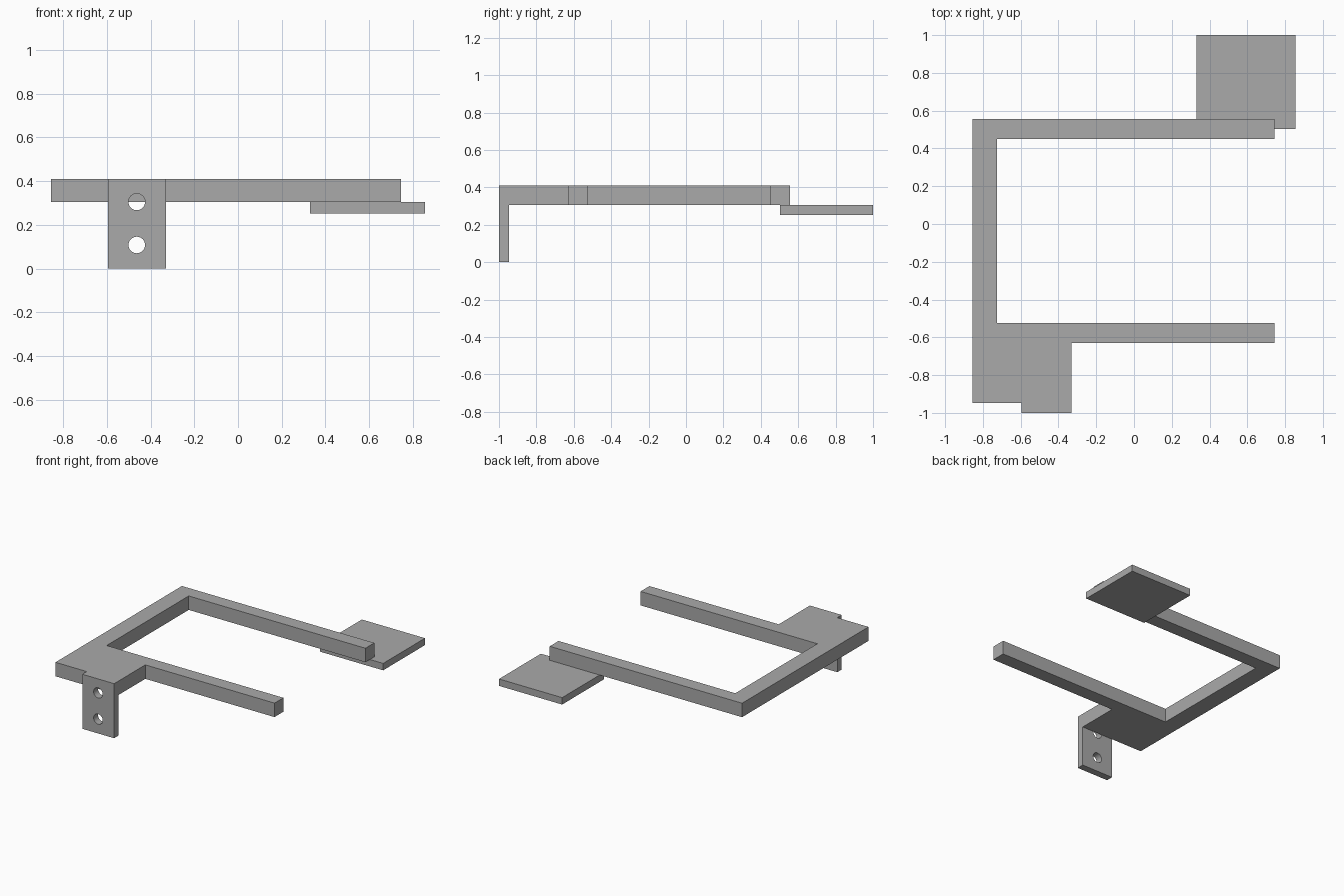
import bpy
import bmesh
from mathutils import Matrix

cube = bpy.data.objects.get("Cube")
if cube:
    bpy.data.objects.remove(cube, do_unlink=True)

grey = bpy.data.materials.new("plain_grey")
grey.use_nodes = True
grey.diffuse_color = (0.4, 0.4, 0.4, 1)
grey.node_tree.nodes["Principled BSDF"].inputs["Base Color"].default_value = (0.4, 0.4, 0.4, 1)


def add_object(name, bm):
    bmesh.ops.recalc_face_normals(bm, faces=bm.faces)
    mesh = bpy.data.meshes.new(name)
    bm.to_mesh(mesh)
    bm.free()
    mesh.materials.append(grey)
    obj = bpy.data.objects.new(name, mesh)
    bpy.context.scene.collection.objects.link(obj)
    return obj


def prism(name, outline, bottom, top):
    """Extrude a flat outline upward."""
    bm = bmesh.new()
    face = bm.faces.new([bm.verts.new((x, y, bottom)) for x, y in outline])
    raised = bmesh.ops.extrude_face_region(bm, geom=[face])["geom"]
    verts = [v for v in raised if isinstance(v, bmesh.types.BMVert)]
    bmesh.ops.translate(bm, verts=verts, vec=(0, 0, top - bottom))
    return add_object(name, bm)


def box(name, x, y, z):
    return prism(name, [(x[0], y[0]), (x[1], y[0]), (x[1], y[1]), (x[0], y[1])], *z)


# Open frame: two arms, a spine and a wide mounting corner
left, arm_end, tab_right = -0.855, 0.745, -0.33
front, under, top = -0.947, 0.305, 0.41
prism("arm_frame", [
    (left, front), (tab_right, front), (tab_right, -0.63), (arm_end, -0.63),
    (arm_end, -0.525), (-0.725, -0.525), (-0.725, 0.45), (arm_end, 0.45),
    (arm_end, 0.555), (left, 0.555)], under, top)

# Flat pad below the end of the rear arm
box("rear_pad", (0.33, 0.855), (0.503, 1), (0.253, under))

# Hanging mounting tab with two screw holes
tab = box("mounting_tab", (-0.595, tab_right), (-1, front), (0, top))
bm = bmesh.new()
for z in (0.108, 0.305):
    place = Matrix.Translation((-0.463, -0.97, z)) @ Matrix.Rotation(1.5708, 4, "X")
    bmesh.ops.create_cone(bm, cap_ends=True, segments=32, radius1=0.038,
                          radius2=0.038, depth=0.2, matrix=place)
cutter = add_object("screw_hole_cutter", bm)
cutter.hide_render = True
cut = tab.modifiers.new("screw_holes", "BOOLEAN")
cut.object = cutter
cut.operation = "DIFFERENCE"
cut.solver = "EXACT"
bpy.context.view_layer.objects.active = tab
bpy.ops.object.modifier_apply(modifier=cut.name)
bpy.data.objects.remove(cutter, do_unlink=True)

# Round the hole walls, keep every other edge crisp
bpy.ops.object.select_all(action="DESELECT")
tab.select_set(True)
bpy.ops.object.shade_smooth_by_angle()
